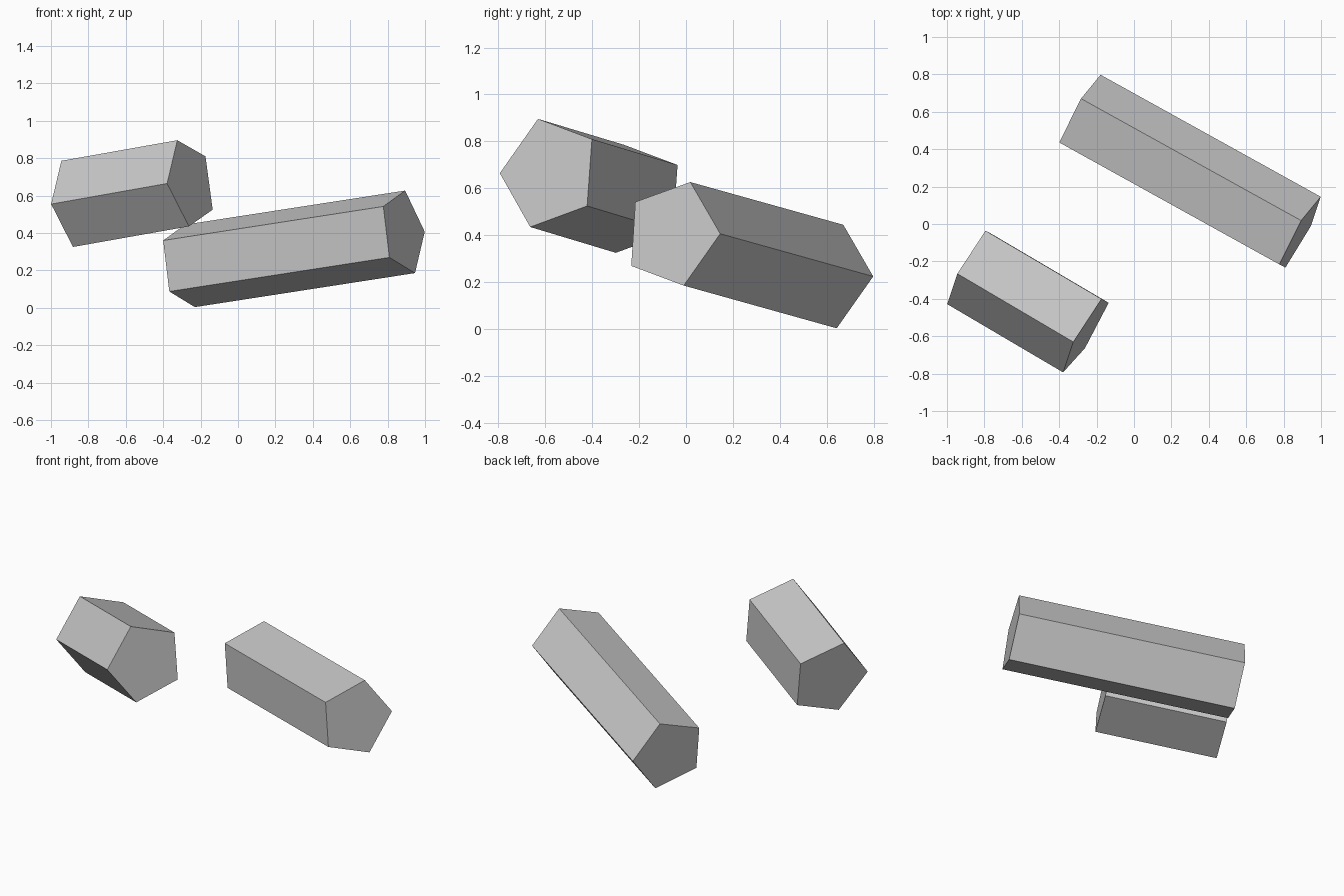
import bpy
import bmesh
from mathutils import Matrix, Vector

if "Cube" in bpy.data.objects:
    bpy.data.objects.remove(bpy.data.objects["Cube"], do_unlink=True)

# Plain grey shared by both prisms
grey = bpy.data.materials.new("plain grey")
grey.use_nodes = True
colour = (0.57, 0.57, 0.57, 1)
grey.diffuse_color = colour
grey.node_tree.nodes["Principled BSDF"].inputs["Base Color"].default_value = colour


def pentagonal_prism(name, end, span, corner, radius):
    """Five-sided prism from the centre of one end, along span, with one edge towards corner."""
    span, end = Vector(span), Vector(end)
    z_axis = span.normalized()
    x_axis = Vector(corner)
    x_axis = (x_axis - x_axis.dot(z_axis) * z_axis).normalized()
    y_axis = z_axis.cross(x_axis)
    frame = Matrix((x_axis, y_axis, z_axis)).transposed().to_4x4()
    frame.translation = end + span / 2

    bm = bmesh.new()
    bmesh.ops.create_cone(bm, cap_ends=True, segments=5, radius1=radius,
                          radius2=radius, depth=span.length)
    # Turn the primitive so its first corner lies on its local x axis
    first = max((v.co for v in bm.verts), key=lambda c: c.x + c.y * 0.01)
    turn = Matrix.Rotation(-Vector((first.x, first.y)).angle_signed(Vector((1, 0))) * -1, 4, "Z")
    if abs((turn @ first).y) > 0.001:
        turn.invert()
    bmesh.ops.transform(bm, matrix=turn, verts=bm.verts)
    bmesh.ops.recalc_face_normals(bm, faces=bm.faces)
    mesh = bpy.data.meshes.new(name)
    bm.to_mesh(mesh)
    bm.free()
    mesh.materials.append(grey)
    prism = bpy.data.objects.new(name, mesh)
    prism.matrix_world = frame
    bpy.context.collection.objects.link(prism)


# Long prism at the back left, short prism at the front right
pentagonal_prism("long_prism", (0.885, -0.059, 0.406), (-1.177, 0.652, -0.182),
                 (0.005, 0.079, 0.219), 0.234)
pentagonal_prism("short_prism", (-0.255, -0.582, 0.666), (-0.62, 0.365, -0.11),
                 (-0.07, -0.048, 0.229), 0.245)
